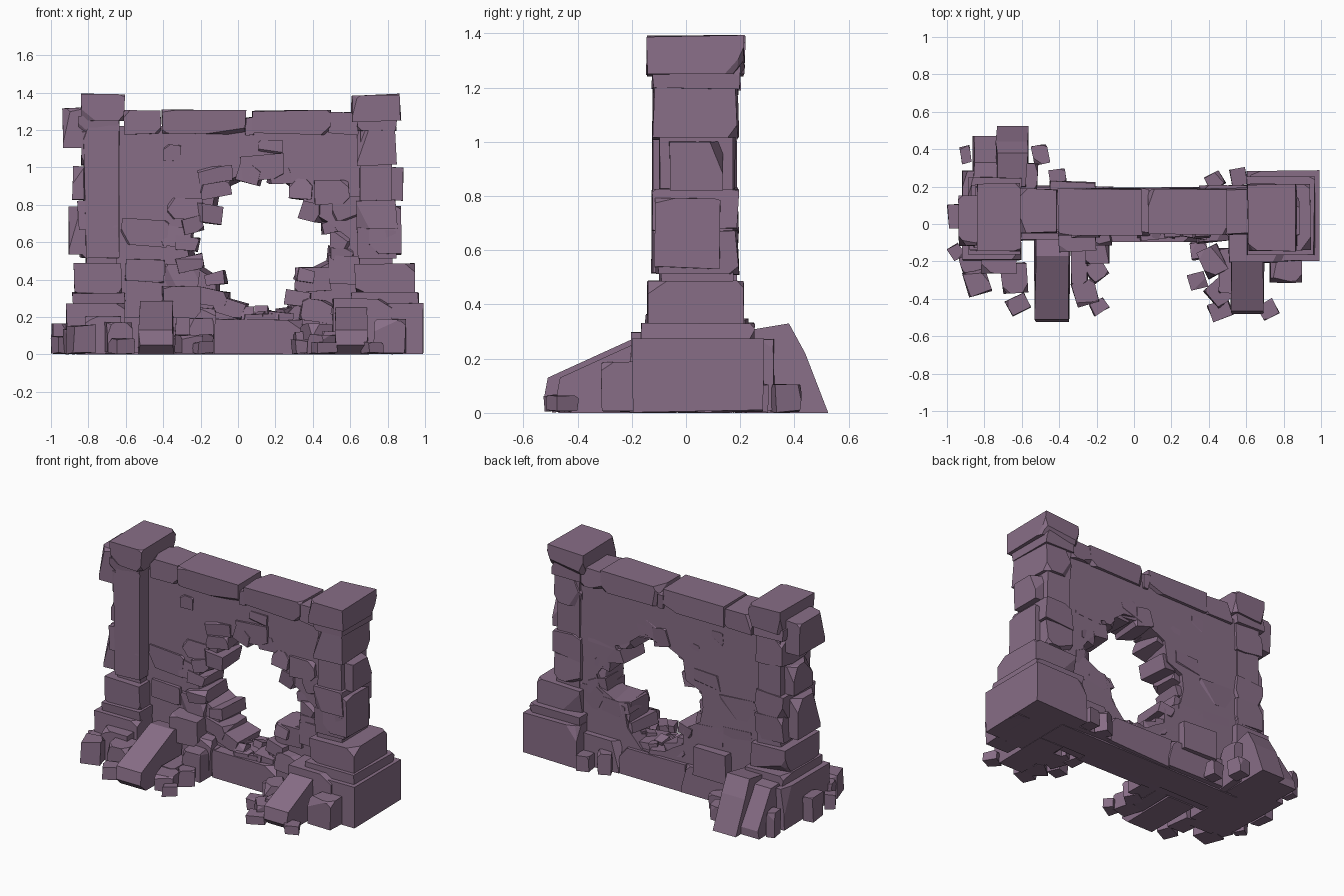
import bpy, bmesh, math, random
from mathutils import Vector, Matrix

if "Cube" in bpy.data.objects:
    bpy.data.objects.remove(bpy.data.objects["Cube"])

random.seed(11)
U = random.uniform
mat = bpy.data.materials.new("dusty purple stone")
mat.diffuse_color = (0.245, 0.155, 0.24, 1)
mat.use_nodes = True
mat.node_tree.nodes["Principled BSDF"].inputs["Base Color"].default_value = mat.diffuse_color


def finish(name, bm):
    bmesh.ops.recalc_face_normals(bm, faces=bm.faces)
    me = bpy.data.meshes.new(name)
    bm.to_mesh(me)
    bm.free()
    me.materials.append(mat)
    ob = bpy.data.objects.new(name, me)
    bpy.context.collection.objects.link(ob)
    return ob


def stone(name, x0, x1, y0, y1, z0, z1, rot=0, tilt=0, chips=4, rough=0.012, bite=0.3):
    """Hewn block: jittered box with corners and edges knocked off."""
    c = Vector(((x0 + x1) / 2, (y0 + y1) / 2, (z0 + z1) / 2))
    s = Vector((x1 - x0, y1 - y0, z1 - z0))
    bm = bmesh.new()
    bmesh.ops.create_cube(bm, size=1)
    for v in bm.verts:
        v.co = Vector([v.co[i] * s[i] - math.copysign(U(0, rough), v.co[i]) for i in range(3)])
    m = min(s)
    for _ in range(chips):
        sg = Vector([random.choice((-1, 1)) for _ in range(3)])
        if z0 < 0.01:
            sg.z = 1
        corner = Vector([sg[i] * s[i] / 2 for i in range(3)])
        n = Vector([sg[i] * U(0.1, 1) for i in range(3)]).normalized()
        bmesh.ops.bisect_plane(bm, geom=bm.verts[:] + bm.edges[:] + bm.faces[:],
                               plane_co=corner - n * m * U(0.08, bite), plane_no=n, clear_outer=True)
        bmesh.ops.holes_fill(bm, edges=bm.edges[:], sides=0)
    M = Matrix.Translation(c) @ Matrix.Rotation(math.radians(rot), 4, 'Z') \
        @ Matrix.Rotation(math.radians(tilt), 4, 'Y')
    bmesh.ops.transform(bm, matrix=M, verts=bm.verts[:])
    for v in bm.verts:
        v.co.z = max(v.co.z, 0)
    return finish(name, bm)


def prism(name, pts, to3d, a, b, k=1.0, rough=0.0):
    """Extrude an outline from depth a to depth b, scaling the far end by k."""
    cen = sum((Vector(p) for p in pts), Vector((0, 0))) / len(pts)
    bm = bmesh.new()
    r1 = [bm.verts.new(to3d(p, a + U(0, rough))) for p in pts]
    r2 = [bm.verts.new(to3d(cen + (Vector(p) - cen) * k, b - U(0, rough))) for p in pts]
    bm.faces.new(r1)
    bm.faces.new(r2[::-1])
    for i in range(len(pts)):
        j = (i + 1) % len(pts)
        bm.faces.new((r1[i], r1[j], r2[j], r2[i]))
    return finish(name, bm)


# Wall panel with a ragged breach
hole = [(-.19, .68), (-.09, .72), (-.07, .84), (.08, .91), (.21, .9), (.3, .83), (.37, .8),
        (.34, .73), (.44, .67), (.49, .6), (.47, .53), (.31, .45), (.29, .34), (.2, .24),
        (.1, .23), (0, .3), (-.07, .34), (-.07, .43), (-.18, .5), (-.2, .59)]
cen = Vector((0.13, 0.58))
wide = [cen + (Vector(p) - cen) * 1.06 for p in hole]
panel = stone("wall_panel", -.66, .7, -.03, .17, 0, 1.22, chips=0, rough=0)
cutter = prism("breach_cutter", wide, lambda p, d: (p[0], d, p[1]), .3, -.15, 1.22)
mod = panel.modifiers.new("breach", 'BOOLEAN')
mod.object, mod.operation, mod.solver = cutter, 'DIFFERENCE', 'EXACT'
bpy.context.view_layer.objects.active = panel
bpy.ops.object.modifier_apply(modifier="breach")
bpy.data.objects.remove(cutter)

# Broken stones lining the breach, inner corners on its outline
for p in hole:
    d = (Vector(p) - cen).normalized()
    w, h = U(.12, .18), U(.09, .13)
    x, z = p[0] + d.x * w * .5, p[1] + d.y * h * .5
    low = max(0, .6 - p[1]) * .1
    stone("breach_stone", x - w / 2, x + w / 2, U(-.07, -.03) - low, U(.15, .19),
          z - h / 2, z + h / 2, U(-7, 7), U(-22, 22), 6, .02, .4)

# Wall face stones standing slightly proud, front and back
for x, z, w, h in [(-.5, .45, .22, .13), (-.3, .42, .2, .13), (-.5, .65, .26, .15),
                   (-.33, .63, .17, .12), (-.28, .78, .2, .12), (.58, .45, .2, .16),
                   (.58, .78, .16, .14), (.5, .87, .2, .14), (.13, 1.0, .24, .14),
                   (-.12, .96, .2, .1), (.4, .4, .2, .14), (.17, 1.11, .14, .08),
                   (-.35, 1.08, .1, .1)]:
    stone("wall_face_stone", x - w / 2, x + w / 2, U(-.06, -.045), U(.17, .185),
          z - h / 2, z + h / 2, 0, U(-6, 6), 6)

# Lintel course
for x0, x1, z1 in [(-.62, -.4, 1.31), (-.41, .05, 1.315), (.03, .09, 1.27),
                   (.07, .5, 1.31), (.48, .66, 1.3)]:
    stone("lintel_stone", x0, x1, -.065 + U(0, .015), .195, 1.17, z1, 0, U(-.6, .6), 7, .015)

# Foot course under the breach
stone("foot_beam", -.13, .36, -.1, .2, 0, .195, chips=2)
stone("foot_beam_left", -.62, -.1, -.09, .21, 0, .2, chips=2)
stone("foot_beam_right", .34, .66, -.09, .21, 0, .22, chips=2)
stone("foot_block", -.41, -.2, -.15, .1, .19, .37, 3)
stone("foot_block_back", -.46, -.2, .05, .235, .15, .35, -3)
stone("foot_block_right", .33, .5, -.1, .1, .17, .3, 5, 8)
stone("foot_block_low", -.34, -.12, -.12, .1, .03, .26, 0, 5)

# Pillars: plinth, steps, shaft stones and cap, from shared heights
for side, s in (("right", 1), ("left", -1)):
    def part(name, a, b, *r, **k):
        stone(side + "_" + name, min(a * s, b * s), max(a * s, b * s), *r, **k)
    R = s > 0
    part("plinth", .6, 1.0 if R else .92, -.2, .29, 0, .275, chips=3, bite=.15)
    part("plinth_step", .6, .97 if R else .89, -.17, .255, .26, .335, chips=3)
    part("shaft_foot", .62, .95 if R else .88, -.145, .215, .32, .49, chips=5)
    part("shaft_core", .645, .83, -.11, .19, .45, 1.27, chips=1, rough=.02)
    part("shaft_band", .63, .85, -.12, .2, .5, .68, 0, 2, chips=6, rough=.02)
    part("shaft_band", .63, .86, -.13, .2, .66, .84, 0, -2, chips=6, rough=.02)
    part("shaft_upper", .63, .85, -.125, .2, 1.0, 1.22, chips=5, rough=.02)
    part("shaft_collar", .63, .855, -.13, .205, 1.19, 1.28, chips=4)
    part("cap", .6, .875 if R else .845, -.152, .222, 1.24, 1.397, chips=8, rough=.015)
    part("side_stone_low", .7, .875 if R else .91, -.12, .13, .53, .8, chips=6)
    part("side_stone_high", .7, .89, -.07, .14, .82, 1.01, chips=6)

# Pieces only on one pillar
stone("left_shaft_slab", -.83, -.62, -.135, .05, .5, 1.24, 0, 0, 4, .02)
stone("left_cap_side", -.94, -.8, -.12, .16, 1.1, 1.325, 0, 0, 6)
stone("right_front_block", .5, .83, -.21, .0, 0, .3, 0, 0, 3)

# Fallen leaning slabs
yz = lambda p, d: (d, p[0], p[1])
front = [(-.08, 0), (-.08, .27), (-.17, .285), (-.51, .13), (-.525, .05), (-.47, 0)]
prism("fallen_slab_left", front, yz, -.54, -.33, rough=.02)
prism("fallen_slab_right", [(y + .045, z) for y, z in front], yz, .515, .705, rough=.02)
prism("fallen_slab_back", [(.18, 0), (.2, .3), (.38, .33), (.44, .22), (.525, 0)], yz, -.74, -.56, rough=.02)
prism("fallen_slab_back_side", [(.18, 0), (.2, .29), (.33, .28), (.47, .05), (.47, 0)], yz, -.87, -.71, rough=.02)

# Loose rubble: x, y, width, depth, height, turn
rubble_left = [(-.84, -.31, .14, .15, .15, 20), (-.64, -.29, .15, .17, .17, 5),
               (-.62, -.43, .12, .1, .08, 25), (-.96, .04, .08, .14, .16, 3),
               (-.95, -.15, .08, .09, .09, 30), (-.86, -.21, .14, .1, .13, 15),
               (-.9, .37, .07, .1, .16, 10), (-.5, .37, .09, .11, .1, 12),
               (-.41, .25, .1, .09, .1, 10), (-.6, .25, .18, .16, .27, 0),
               (-.26, -.37, .13, .14, .1, 15), (-.19, -.44, .1, .08, .06, 30),
               (-.2, -.25, .11, .11, .1, 35), (-.2, -.15, .14, .14, .19, 0),
               (-.72, -.2, .2, .14, .2, 0), (-.29, -.2, .1, .25, .1, 0)]
rubble_right = [(.46, -.46, .13, .1, .06, 20), (.72, -.46, .1, .1, .06, 30),
                (.34, -.3, .1, .1, .07, 15), (.42, -.2, .13, .16, .16, 25),
                (.46, -.36, .14, .14, .1, 40), (.81, -.255, .18, .13, .18, 0),
                (.35, -.14, .1, .1, .12, 10), (.43, .23, .1, .09, .14, 30),
                (.56, .25, .1, .1, .1, 8), (.5, -.25, .1, .25, .12, 0),
                (.94, .0, .1, .2, .27, 0)]
for x, y, w, d, h, r in rubble_left + rubble_right:
    stone("rubble", x - w / 2, x + w / 2, y - d / 2, y + d / 2, 0, h + .01, r, 0, 4, .012)

# Crumbs on the ledge of the breach
for i in range(12):
    x, y, q = U(-.1, .35), U(-.08, .1), U(.04, .08)
    stone("crumb", x, x + q, y, y + q, .17, .18 + q, U(0, 90), U(-20, 20), 2, .008)
